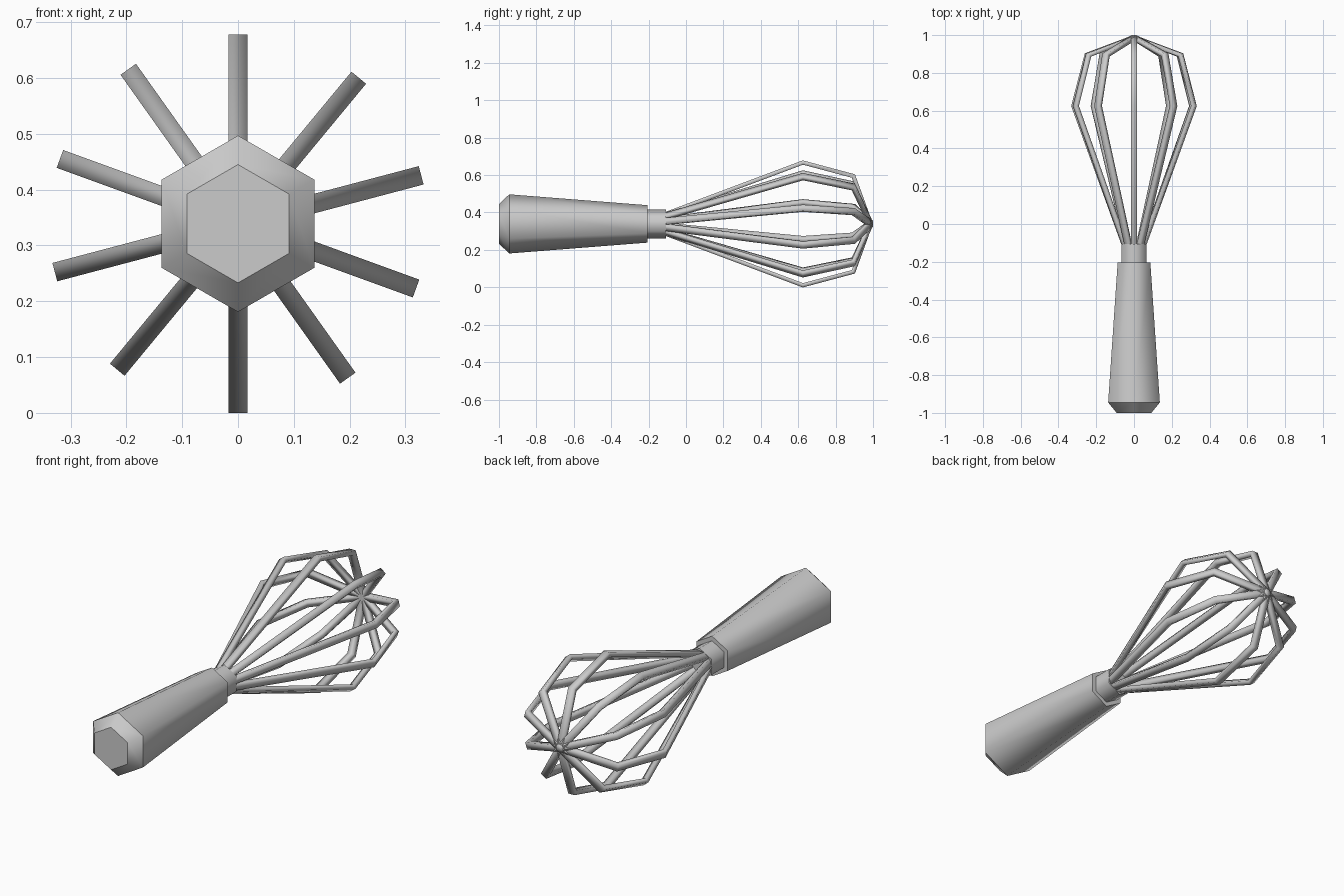
import bpy, bmesh, math
from mathutils import Vector

if "Cube" in bpy.data.objects:
    bpy.data.objects.remove(bpy.data.objects["Cube"])

CZ = 0.339  # height of the whisk's long axis


def finish(bm, name):
    bmesh.ops.recalc_face_normals(bm, faces=bm.faces)
    mesh = bpy.data.meshes.new(name)
    bm.to_mesh(mesh)
    bm.free()
    obj = bpy.data.objects.new(name, mesh)
    bpy.context.collection.objects.link(obj)
    return obj


def skin(bm, rings):
    """Bridge successive rings of vertices and cap both ends."""
    n = len(rings[0])
    for a, b in zip(rings, rings[1:]):
        for i in range(n):
            j = (i + 1) % n
            bm.faces.new((a[i], a[j], b[j], b[i])).smooth = True
    return [bm.faces.new(rings[0]), bm.faces.new(rings[-1])]


def hex_lathe(name, profile):
    """Six-sided body along y from (y, radius) pairs, crisp around each ring."""
    bm = bmesh.new()
    rings = []
    for y, r in profile:
        angles = [math.radians(60 * k) for k in range(6)]
        rings.append([bm.verts.new((r * math.sin(a), y, CZ + r * math.cos(a)))
                      for a in angles])
    skin(bm, rings)
    for e in bm.edges:
        if abs(e.verts[0].co.y - e.verts[1].co.y) < 1e-5:
            e.smooth = False
    return finish(bm, name)


def wire_loop(name, degrees, half, width, thick):
    """Flat wire bent in a plane through the axis, mitred at each bend."""
    a = math.radians(degrees)
    radial = Vector((math.sin(a), 0, math.cos(a)))
    side = Vector((math.cos(a), 0, -math.sin(a))) * (width / 2)
    pts = [Vector(p) for p in half]
    pts += [Vector((-p[0], p[1])) for p in reversed(half[:-1])]
    bm = bmesh.new()
    rings = []
    for i, p in enumerate(pts):
        d_in = (p - pts[i - 1]).normalized() if i else None
        d_out = (pts[i + 1] - p).normalized() if i < len(pts) - 1 else None
        d_in, d_out = d_in or d_out, d_out or d_in
        t = (d_in + d_out).normalized()
        n = Vector((t.y, -t.x)) * (thick / 2 / t.dot(d_in))
        ring = []
        for s, w in ((1, 1), (1, -1), (-1, -1), (-1, 1)):
            q = p + n * s
            ring.append(bm.verts.new(radial * q.x + side * w + Vector((0, q.y, CZ))))
        rings.append(ring)
    skin(bm, rings)
    return finish(bm, name)


# Tapered handle with chamfered butt, and the collar holding the wires
hex_lathe("handle", [(-1.0, 0.106), (-0.945, 0.158), (-0.205, 0.100)])
hex_lathe("collar", [(-0.21, 0.077), (-0.107, 0.077)])

# Five wire loops crossing at the tip
HALF = [(0.045, -0.13), (0.328, 0.625), (0.256, 0.895), (0.0, 0.988)]
for k, deg in enumerate((0, 39.6, 75.2, 110, 144.6)):
    wire_loop(f"wire_loop_{k + 1}", deg, HALF, 0.034, 0.022)
